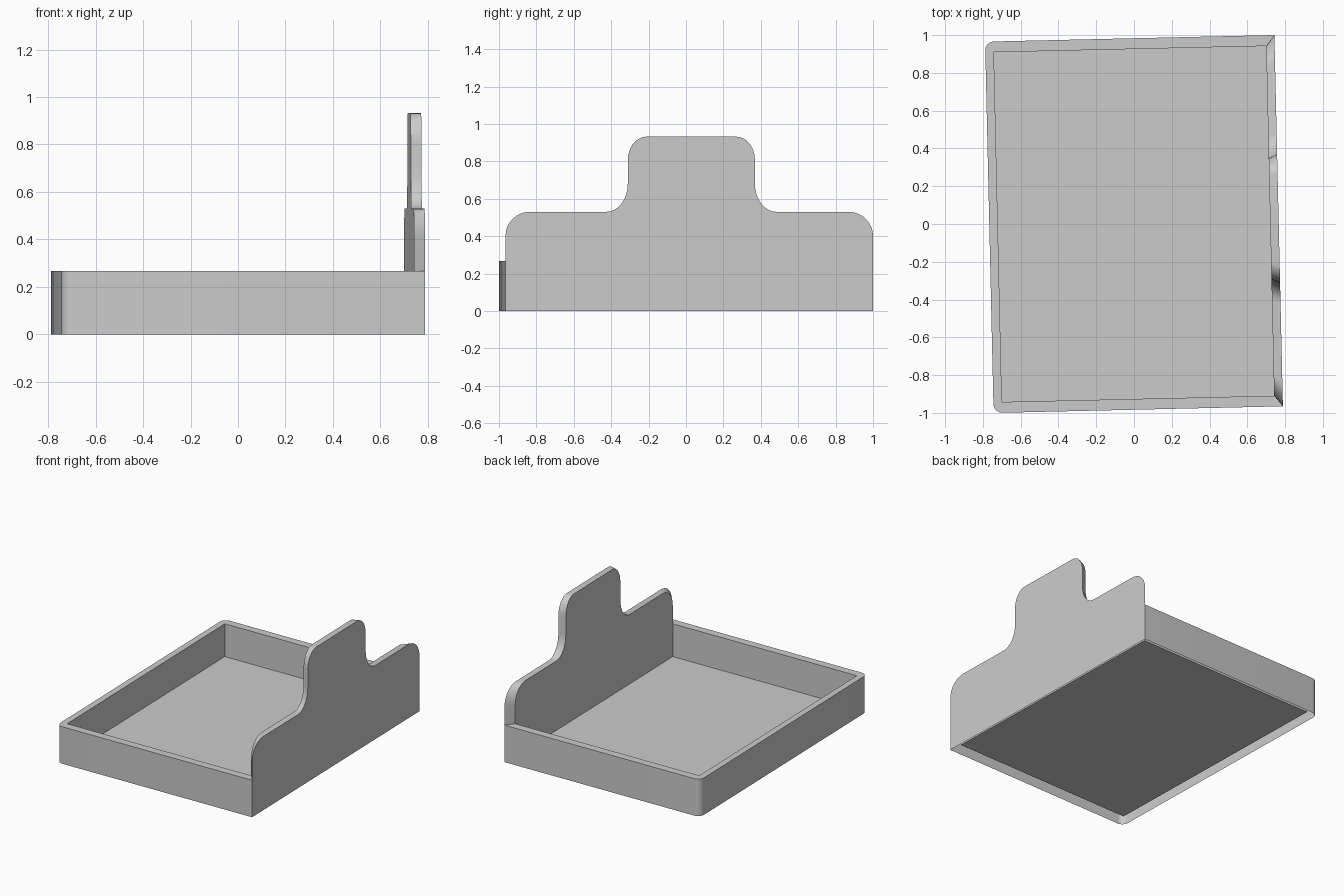
import bpy, bmesh
from math import sin, cos, pi, radians
from mathutils import Matrix

if "Cube" in bpy.data.objects:
    bpy.data.objects.remove(bpy.data.objects["Cube"])

TURN = Matrix.Rotation(radians(1.31), 4, 'Z')   # whole tray sits slightly turned
HX, HY = 0.766, 0.983                           # outer half sizes
IX, IY = 0.721, 0.926                           # inner half sizes
WALL_H, FLOOR_Z = 0.266, 0.03
SEG = 8


def make(name, verts, faces):
    bm = bmesh.new()
    vs = [bm.verts.new(TURN @ Matrix.Translation(v).to_translation()) for v in verts]
    for f in faces:
        bm.faces.new([vs[i] for i in f])
    bmesh.ops.remove_doubles(bm, verts=bm.verts, dist=1e-5)
    me = bpy.data.meshes.new(name)
    bm.to_mesh(me)
    bm.free()
    ob = bpy.data.objects.new(name, me)
    bpy.context.collection.objects.link(ob)
    bpy.ops.object.select_all(action='DESELECT')
    ob.select_set(True)
    bpy.context.view_layer.objects.active = ob
    bpy.ops.object.shade_smooth_by_angle(angle=radians(30))
    return ob


def arc(cx, cy, rx, ry, a0, a1):
    pts = []
    for i in range(SEG + 1):
        a = radians(a0 + (a1 - a0) * i / SEG)
        pts.append((cx + rx * cos(a), cy + ry * sin(a)))
    return pts


# Low wall on three sides: two left corners rounded outside, sharp inside
R = 0.047
path = [((HX, -HY), (IX, -IY))]
path += [(p, (-IX, -IY)) for p in arc(-HX + R, -HY + R, R, R, 270, 180)]
path += [(p, (-IX, IY)) for p in arc(-HX + R, HY - R, R, R, 180, 90)]
path += [((HX, HY), (IX, IY))]
verts, faces = [], []
for o, n in path:
    verts += [(*o, 0), (*o, WALL_H), (*n, WALL_H), (*n, FLOOR_Z)]
for i in range(len(path) - 1):
    for k in range(3):
        a, b = 4 * i + k, 4 * i + 4 + k
        faces.append((a, a + 1, b + 1, b))
make("tray_wall", verts, faces)

# Floor sheet
make("tray_floor", [(-IX, -IY, FLOOR_Z), (IX, -IY, FLOOR_Z),
                    (IX, IY, FLOOR_Z), (-IX, IY, FLOOR_Z)], [(0, 1, 2, 3)])

# Tall stepped panel with mitred ends: profile in (y, z)
SH, TOP, T0, T1 = 0.53, 0.932, -0.329, 0.351
prof = [(-HY, 0), (-HY, WALL_H)]
prof += arc(-HY + 0.13, SH - 0.13, 0.13, 0.13, 180, 90)
prof += arc(T0 - 0.115, SH + 0.15, 0.115, 0.15, -90, 0)
prof += arc(T0 + 0.10, TOP - 0.125, 0.10, 0.125, 180, 90)
prof += arc(T1 - 0.10, TOP - 0.125, 0.10, 0.125, 90, 0)
prof += arc(T1 + 0.115, SH + 0.15, 0.115, 0.15, 180, 270)
prof += arc(HY - 0.13, SH - 0.13, 0.13, 0.13, 90, 0)
prof += [(HY, WALL_H), (HY, 0)]
n = len(prof)
verts = [(HX, y, z) for y, z in prof]
verts += [(IX, y * IY / HY, max(z, FLOOR_Z)) for y, z in prof]
faces = [tuple(reversed(range(n))), tuple(range(n, 2 * n))]
faces += [(i, i + 1, n + i + 1, n + i) for i in range(1, n - 2)]
make("tall_panel", verts, faces)
